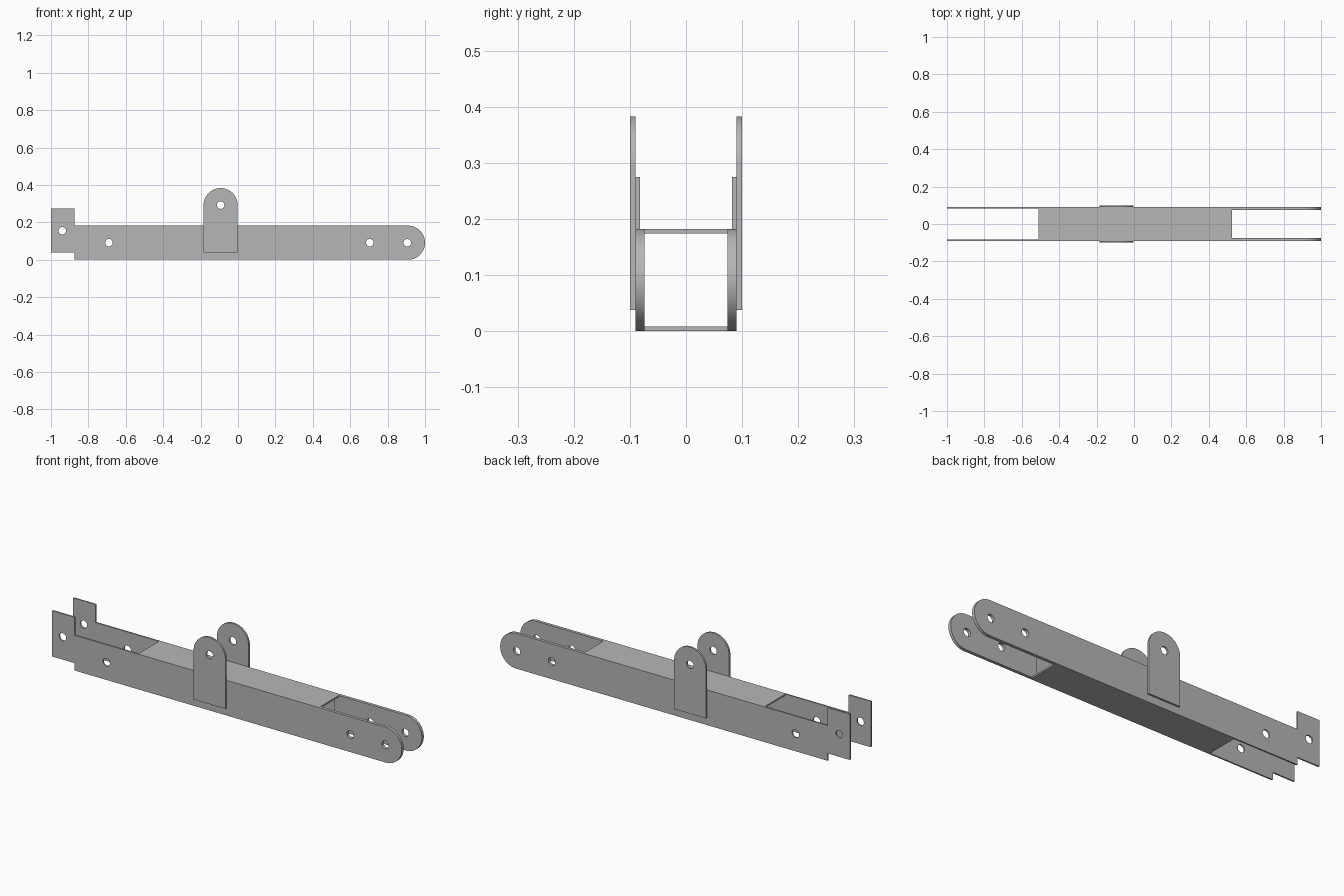
import bpy, bmesh, math
from mathutils import Matrix

cube = bpy.data.objects.get("Cube")
if cube:
    bpy.data.objects.remove(cube)

steel = bpy.data.materials.new("grey_steel")
steel.use_nodes = True
GREY = (0.47, 0.47, 0.47, 1)
steel.diffuse_color = GREY
steel.node_tree.nodes["Principled BSDF"].inputs["Base Color"].default_value = GREY

HEIGHT = 0.182       # beam height
MID = HEIGHT / 2
HALF = 0.09          # half beam width
WALL = 0.008         # sheet thickness
HOLE = 0.02


def arc(cx, cz, r, start, end, steps=32):
    return [(cx + r * math.cos(math.radians(start + (end - start) * i / steps)),
             cz + r * math.sin(math.radians(start + (end - start) * i / steps)))
            for i in range(steps + 1)]


def finish(name, mesh):
    mesh.materials.clear()
    mesh.materials.append(steel)
    obj = bpy.data.objects.new(name, mesh)
    bpy.context.collection.objects.link(obj)
    bpy.ops.object.select_all(action='DESELECT')
    obj.select_set(True)
    bpy.context.view_layer.objects.active = obj
    bpy.ops.object.shade_smooth_by_angle(angle=math.radians(30))
    return obj


def plate(name, outline, holes, y, thick):
    """Flat sheet in the xz plane, centred on y, with round holes."""
    curve = bpy.data.curves.new(name + "_profile", 'CURVE')
    curve.dimensions = '2D'
    curve.fill_mode = 'BOTH'
    curve.extrude = thick / 2
    loops = [outline] + [arc(x, z, HOLE, 0, 360, 24)[:-1] for x, z in holes]
    for pts in loops:
        spline = curve.splines.new('POLY')
        spline.points.add(len(pts) - 1)
        for p, (x, z) in zip(spline.points, pts):
            p.co = (x, z, 0, 1)
        spline.use_cyclic_u = True
    helper = bpy.data.objects.new(name + "_helper", curve)
    bpy.context.collection.objects.link(helper)
    graph = bpy.context.evaluated_depsgraph_get()
    mesh = bpy.data.meshes.new_from_object(helper.evaluated_get(graph))
    bpy.data.objects.remove(helper)
    bm = bmesh.new()
    bm.from_mesh(mesh)
    bmesh.ops.remove_doubles(bm, verts=bm.verts, dist=0.0001)
    bmesh.ops.transform(bm, verts=bm.verts,
                        matrix=Matrix.Translation((0, y, 0)) @ Matrix.Rotation(math.pi / 2, 4, 'X'))
    bmesh.ops.recalc_face_normals(bm, faces=bm.faces)
    bm.to_mesh(mesh)
    bm.free()
    mesh.name = name
    return finish(name, mesh)


def panel(name, x0, x1, z0):
    """Horizontal sheet joining the two side walls."""
    bm = bmesh.new()
    bmesh.ops.create_cube(bm, size=1)
    width = 2 * (HALF - WALL)
    bmesh.ops.transform(bm, verts=bm.verts,
                        matrix=Matrix.Translation(((x0 + x1) / 2, 0, z0 + WALL / 2))
                        @ Matrix.Diagonal((x1 - x0, width, WALL, 1)))
    mesh = bpy.data.meshes.new(name)
    bm.to_mesh(mesh)
    bm.free()
    return finish(name, mesh)


nose = arc(1 - MID, MID, MID, -90, 90)
nose_holes = [(0.705, MID), (0.905, MID)]
wall = ([(-0.873, 0)] + nose
        + [(-0.873, HEIGHT), (-0.873, 0.275), (-1, 0.275), (-1, 0.038), (-0.873, 0.038)])
doubler = [(0.5, 0)] + nose + [(0.5, HEIGHT)]
lug = [(-0.184, 0.038), (-0.002, 0.038)] + arc(-0.093, 0.292, 0.091, 0, 180)

# Mirrored side sheets: wall with end tab, inner doubler, outer lug
for side, s in (("front", -1), ("back", 1)):
    plate(side + "_side_wall", wall, [(-0.94, 0.155), (-0.69, MID)] + nose_holes,
          s * (HALF - WALL / 2), WALL)
    plate(side + "_end_doubler", doubler, nose_holes, s * (HALF - WALL * 1.5), WALL)
    plate(side + "_pivot_lug", lug, [(-0.093, 0.292)], s * (HALF + 0.005), 0.01)

# Top and bottom of the box section
panel("top_panel", -0.51, 0.525, HEIGHT - WALL)
panel("bottom_panel", -0.51, 0.525, 0)
